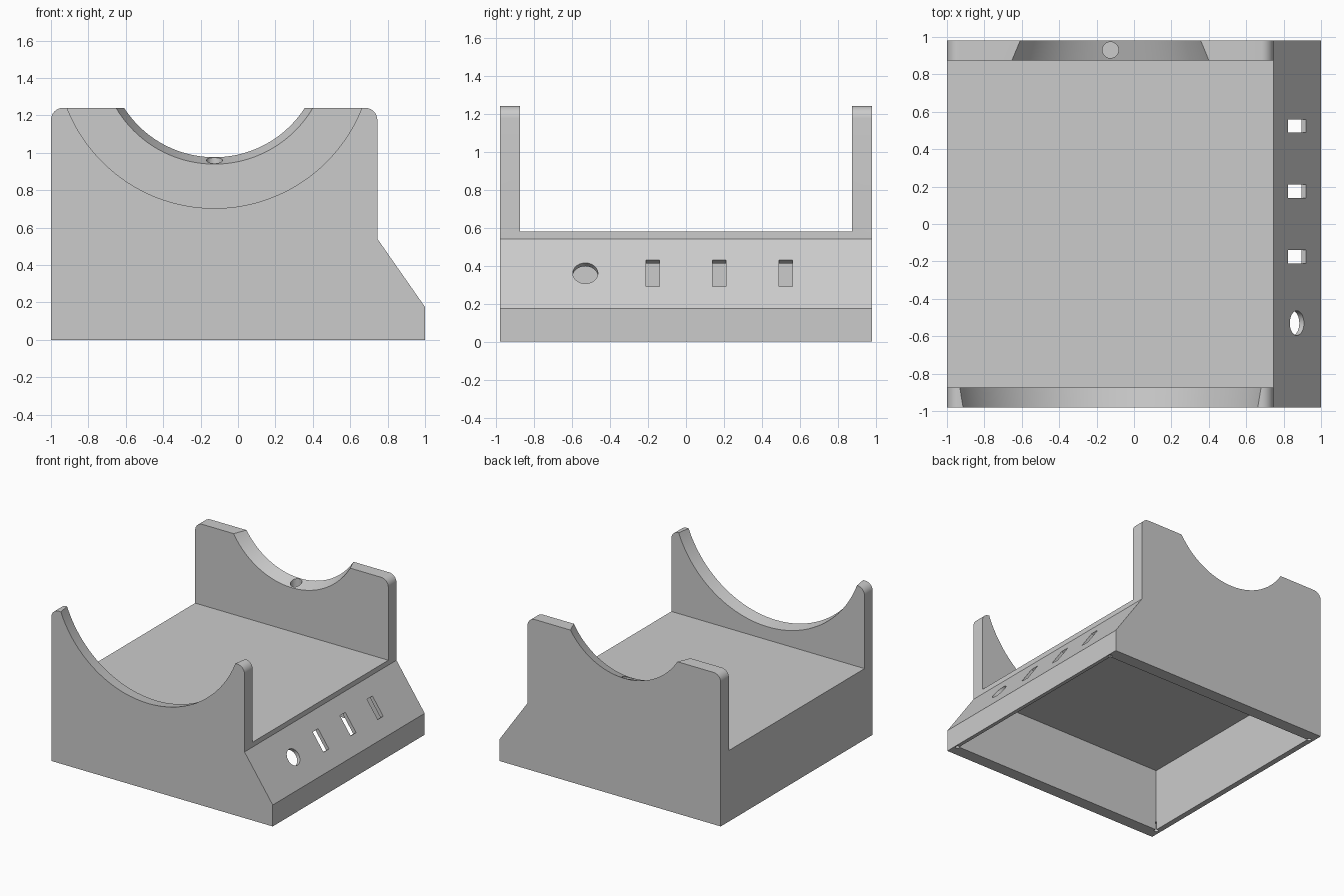
import bpy
import bmesh
import math
from mathutils import Matrix, Vector

if "Cube" in bpy.data.objects:
    bpy.data.objects.remove(bpy.data.objects["Cube"], do_unlink=True)

HALF_Y = 0.98          # half depth of the stand
WALL_Y = 0.875         # inner face of the end walls
TOP = 1.24
SHOULDER = 0.745       # right edge of deck and walls
CRADLE = (-0.126, 1.55)
TILT = math.atan2(0.365, 0.255)   # normal of the sloped panel

grey = bpy.data.materials.new("light grey plastic")
grey.use_nodes = True
grey.diffuse_color = (0.6, 0.6, 0.6, 1)
grey.node_tree.nodes["Principled BSDF"].inputs["Base Color"].default_value = (0.6, 0.6, 0.6, 1)


def to_object(bm, name):
    bmesh.ops.recalc_face_normals(bm, faces=bm.faces)
    mesh = bpy.data.meshes.new(name)
    bm.to_mesh(mesh)
    bm.free()
    mesh.materials.append(grey)
    obj = bpy.data.objects.new(name, mesh)
    bpy.context.collection.objects.link(obj)
    return obj


def extrude_profile(name, points, y0, y1):
    bm = bmesh.new()
    face = bm.faces.new([bm.verts.new((x, y0, z)) for x, z in points])
    result = bmesh.ops.extrude_face_region(bm, geom=[face])
    verts = [v for v in result["geom"] if isinstance(v, bmesh.types.BMVert)]
    bmesh.ops.translate(bm, verts=verts, vec=(0, y1 - y0, 0))
    return to_object(bm, name)


def cone(name, r1, r2, depth, matrix, segments=48):
    bm = bmesh.new()
    bmesh.ops.create_cone(bm, cap_ends=True, segments=segments, radius1=r1,
                          radius2=r2, depth=depth, matrix=matrix)
    return to_object(bm, name)


def box(name, size, matrix):
    bm = bmesh.new()
    bmesh.ops.create_cube(bm, size=1, matrix=matrix @ Matrix.Diagonal((*size, 1)))
    return to_object(bm, name)


def corner(cx, cz, radius, start):
    # quarter circle, clockwise
    return [(cx + radius * math.cos(math.radians(start - a)),
             cz + radius * math.sin(math.radians(start - a))) for a in range(0, 91, 9)]


# Body: side outline with rounded wall tops
R = 0.065
outline = [(-1, 0)]
outline += corner(-1 + R, TOP - R, R, 180)
outline += corner(SHOULDER - R, TOP - R, R, 90)
outline += [(SHOULDER, 0.54), (1, 0.175), (1, 0)]
body = extrude_profile("cradle_stand", outline, -HALF_Y, HALF_Y)

cutters = []

# Open deck between the end walls
cutters.append(box("deck_cutter", (4, 2 * WALL_Y, 2),
                   Matrix.Translation((0, 0, 0.58 + 1))))

# Tapered round cradles in the front and back walls
along_y = Matrix.Rotation(-math.pi / 2, 4, 'X')
for name, y, r1, r2 in (("front_cradle_cutter", -0.9275, 0.844, 0.866),
                        ("back_cradle_cutter", 0.9275, 0.618, 0.567)):
    place = Matrix.Translation((CRADLE[0], y, CRADLE[1])) @ along_y
    cutters.append(cone(name, r1, r2, 0.145, place, 128))

# Hollow underside following the sloped panel
hollow = [(-0.955, -0.1), (-0.955, 0.51), (0.729, 0.51), (0.97, 0.165), (0.97, -0.1)]
cutters.append(extrude_profile("hollow_cutter", hollow, -0.88, 0.88))

# Round hole and three slots through the sloped panel
def on_slope(y):
    return Matrix.Translation((0.871, y, 0.36)) @ Matrix.Rotation(TILT, 4, 'Y')

cutters.append(cone("button_hole_cutter", 0.066, 0.066, 0.16, on_slope(-0.53)))
for y in (-0.175, 0.175, 0.525):
    cutters.append(box("slot_cutter", (0.17, 0.07, 0.16), on_slope(y)))

# Vertical hole in the back cradle
cutters.append(cone("cable_hole_cutter", 0.043, 0.043, 0.6,
                    Matrix.Translation((CRADLE[0], 0.93, 0.85))))

# Small fixing holes in the bottom corners
for x in (-0.963, 0.978):
    for side in (-1, 1):
        cutters.append(cone("fixing_hole_cutter", 0.016, 0.016, 0.16,
                            Matrix.Translation((x, side * 0.889, -0.01)), 16))

# Cut everything out of the body, then drop the cutters
for cutter in cutters:
    mod = body.modifiers.new(cutter.name, 'BOOLEAN')
    mod.operation = 'DIFFERENCE'
    mod.solver = 'EXACT'
    mod.object = cutter
    cutter.hide_render = True
depsgraph = bpy.context.evaluated_depsgraph_get()
result = bpy.data.meshes.new_from_object(body.evaluated_get(depsgraph))
body.modifiers.clear()
body.data = result
result.materials.clear()
result.materials.append(grey)
for cutter in cutters:
    bpy.data.objects.remove(cutter, do_unlink=True)

# Smooth curved surfaces, sharp edges
for obj in bpy.context.selected_objects:
    obj.select_set(False)
body.select_set(True)
bpy.context.view_layer.objects.active = body
bpy.ops.object.shade_smooth_by_angle(angle=math.radians(30))
